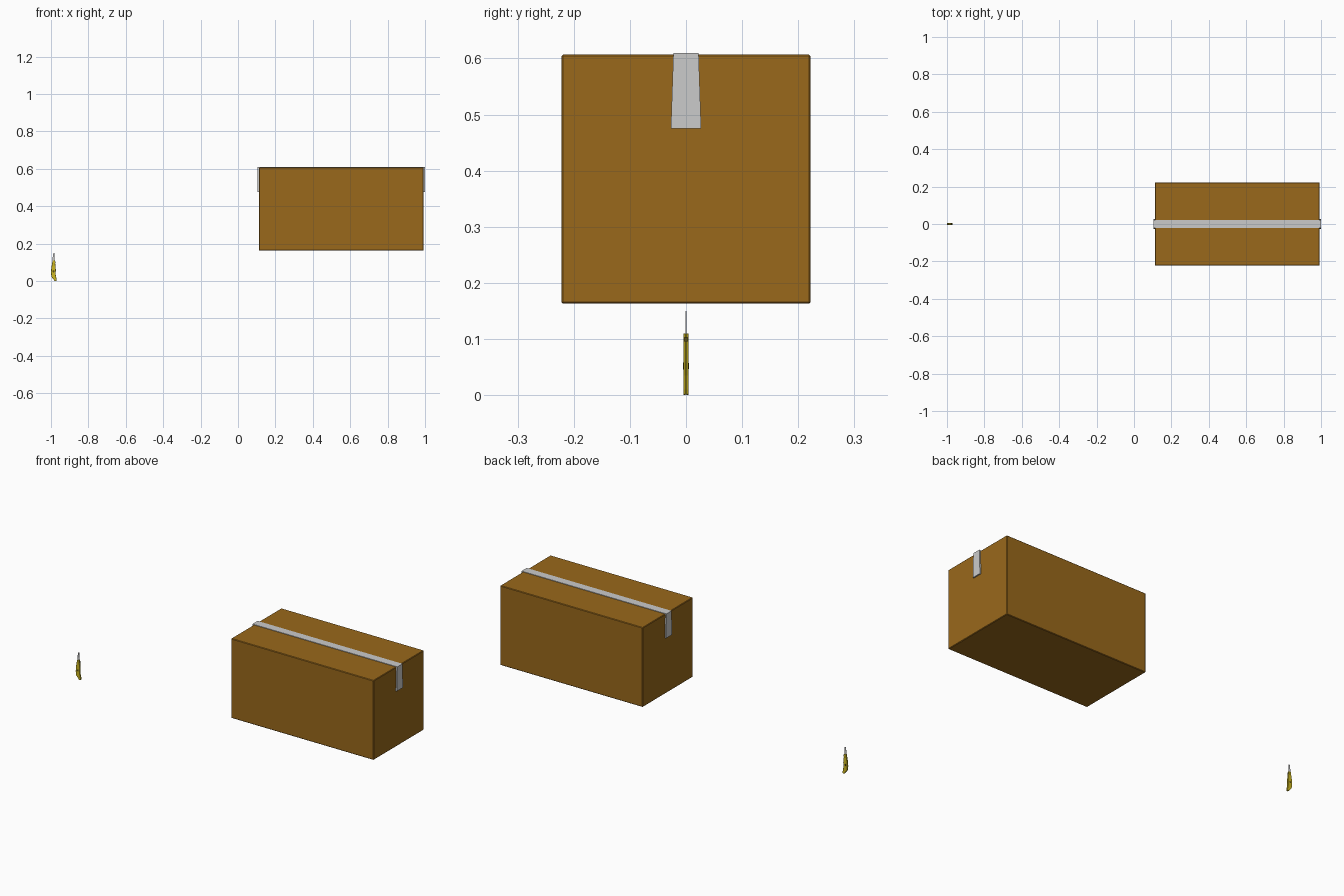
import bpy, bmesh

if "Cube" in bpy.data.objects:
    bpy.data.objects.remove(bpy.data.objects["Cube"])


def material(name, rgb):
    m = bpy.data.materials.new(name)
    m.diffuse_color = (*rgb, 1)
    m.use_nodes = True
    m.node_tree.nodes["Principled BSDF"].inputs["Base Color"].default_value = m.diffuse_color
    return m


def finish(name, bm, mat=None, bevel=0):
    bmesh.ops.recalc_face_normals(bm, faces=bm.faces)
    me = bpy.data.meshes.new(name)
    bm.to_mesh(me)
    bm.free()
    ob = bpy.data.objects.new(name, me)
    bpy.context.collection.objects.link(ob)
    if mat:
        me.materials.append(mat)
    if bevel:
        mod = ob.modifiers.new("bevel", 'BEVEL')
        mod.width, mod.segments = bevel, 1
    return ob


def box(name, x, y, z, mat=None, bevel=0):
    bm = bmesh.new()
    bmesh.ops.create_cube(bm, size=1)
    for v in bm.verts:
        v.co = [(a + b) / 2 + c * (b - a) for (a, b), c in zip((x, y, z), v.co)]
    return finish(name, bm, mat, bevel)


def plate(name, pts, y0, y1, mat=None, bevel=0):
    """Extrude an xz outline from y0 to y1."""
    bm = bmesh.new()
    f = bm.faces.new([bm.verts.new((x, y0, z)) for x, z in pts])
    r = bmesh.ops.extrude_face_region(bm, geom=[f])
    for v in r["geom"]:
        if isinstance(v, bmesh.types.BMVert):
            v.co.y = y1
    return finish(name, bm, mat, bevel)


brown = material("cardboard", (0.32, 0.14, 0.011))
yellow = material("yellow_plastic", (0.62, 0.48, 0.015))
dark = material("dark_plastic", (0.1, 0.075, 0.01))

# Carton
box("carton", (0.112, 0.993), (-0.222, 0.222), (0.163, 0.607), brown, 0.003)

# Tape strip: a ribbon over the top with flared ends folded down both sides
t = 0.0035
path = [(0.1085, 0.475, 0.027), (0.1085, 0.6065, 0.0225),
        (0.9965, 0.6065, 0.0225), (0.9965, 0.475, 0.027)]
bm = bmesh.new()
rows = [[bm.verts.new((x, s * w, z)) for s in (-1, 1)] for x, z, w in path]
for a, b in zip(rows, rows[1:]):
    bm.faces.new((a[0], a[1], b[1], b[0]))
tape = finish("tape_strip", bm)
solid = tape.modifiers.new("thickness", 'SOLIDIFY')
solid.thickness, solid.offset, solid.use_even_offset = 2 * t, 0, True

# Knife handle: two shells with a narrower core between them
handle = [(-0.970, 0.001), (-0.970, 0.010), (-0.975, 0.035), (-0.974, 0.060),
          (-0.979, 0.110), (-0.991, 0.110), (-0.998, 0.070), (-1.0, 0.045),
          (-0.997, 0.022), (-0.988, 0.011), (-0.979, 0.0)]
for side, s in (("front", -1), ("back", 1)):
    plate(side + "_handle_shell", handle, s * 0.0004, s * 0.0045, yellow, 0.0008)
    # Round thumb recess on each side
    bm = bmesh.new()
    bmesh.ops.create_cone(bm, cap_ends=True, segments=16, radius1=0.006,
                          radius2=0.005, depth=0.001)
    for v in bm.verts:
        x, y, z = v.co
        v.co = (-0.987 + x, s * 0.0045 + z, 0.052 + y)
    finish(side + "_screw", bm, dark)

# Blade and slider
plate("blade", [(-0.991, 0.09), (-0.979, 0.09), (-0.981, 0.150), (-0.987, 0.150),
                (-0.991, 0.125)], -0.0008, 0.0008)
box("slider", (-0.981, -0.975), (-0.003, 0.003), (0.095, 0.104), dark)
